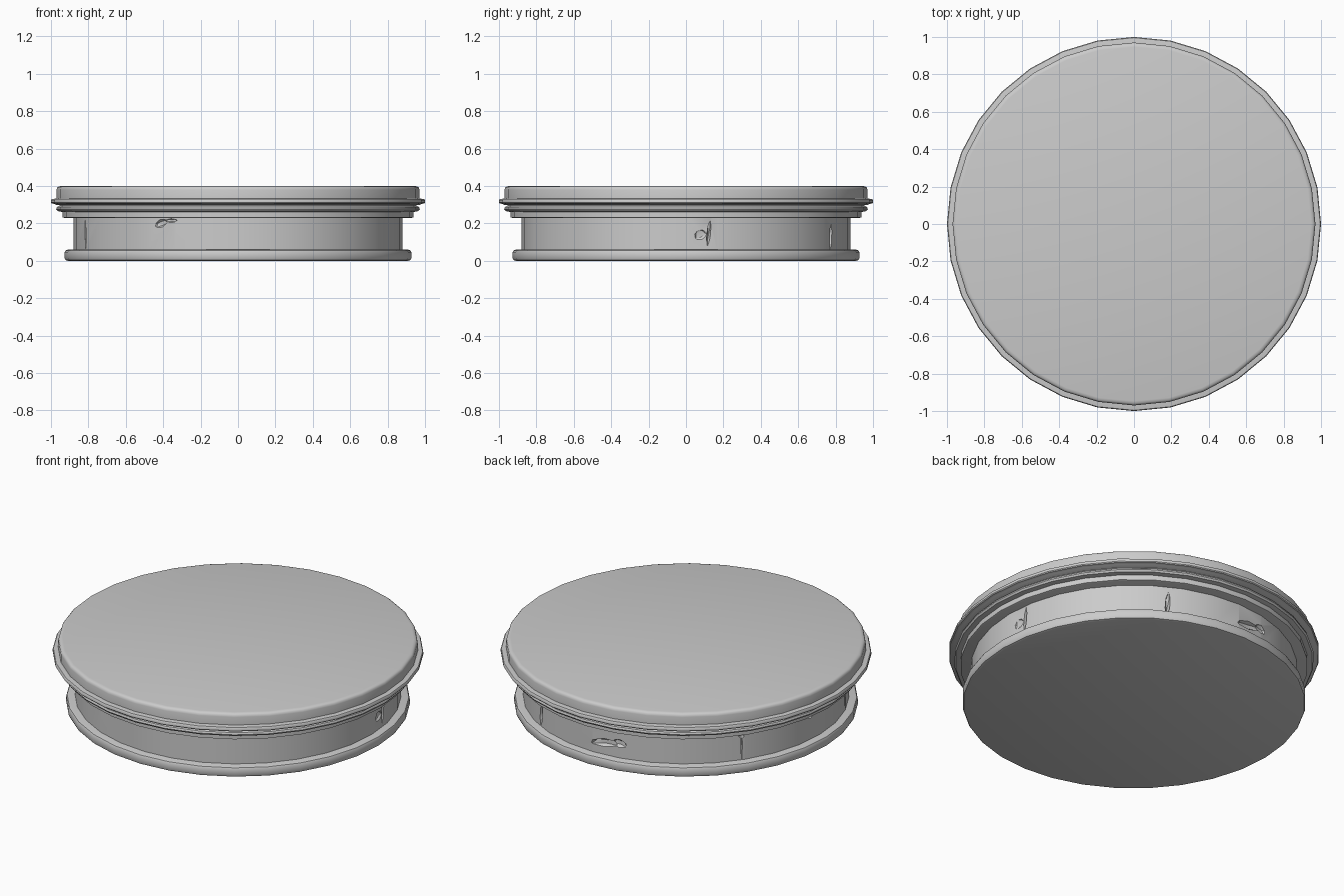
import bpy, bmesh, math
from mathutils import Matrix, Vector

if "Cube" in bpy.data.objects:
    bpy.data.objects.remove(bpy.data.objects["Cube"], do_unlink=True)

SIDES = 32
STONE = (0.6, 0.6, 0.6, 1)
stone = bpy.data.materials.new("grey stone")
stone.use_nodes = True
stone.diffuse_color = STONE
stone.node_tree.nodes["Principled BSDF"].inputs["Base Color"].default_value = STONE


def add_object(name, bm):
    bmesh.ops.recalc_face_normals(bm, faces=bm.faces)
    mesh = bpy.data.meshes.new(name)
    bm.to_mesh(mesh)
    bm.free()
    mesh.materials.append(stone)
    obj = bpy.data.objects.new(name, mesh)
    bpy.context.collection.objects.link(obj)
    return obj


def smooth(obj, angle=35):
    bpy.ops.object.select_all(action='DESELECT')
    obj.select_set(True)
    bpy.context.view_layer.objects.active = obj
    bpy.ops.object.shade_smooth_by_angle(angle=math.radians(angle))


def turned(name, profile):
    """Closed turned solid from (radius, height) pairs, bottom to top."""
    bm = bmesh.new()
    rings = [[bm.verts.new((r * math.cos(math.tau * i / SIDES),
                            r * math.sin(math.tau * i / SIDES), z))
              for i in range(SIDES)] for r, z in profile]
    for low, high in zip(rings, rings[1:]):
        for i in range(SIDES):
            j = (i + 1) % SIDES
            bm.faces.new((low[i], low[j], high[j], high[i]))
    bm.faces.new(rings[0])
    bm.faces.new(rings[-1])
    return add_object(name, bm)


# Foot, mouldings and cap
smooth(turned("foot_ring", [(0.91, 0), (0.922, 0.004), (0.927, 0.014),
                            (0.927, 0.046), (0.922, 0.056), (0.91, 0.06)]))
smooth(turned("neck_ring", [(0.93, 0.23), (0.937, 0.233), (0.937, 0.264), (0.93, 0.268)]))
smooth(turned("round_moulding", [(0.945, 0.262), (0.965, 0.266), (0.972, 0.276),
                                 (0.968, 0.287), (0.955, 0.295), (0.955, 0.31)]))
smooth(turned("flange", [(0.97, 0.298), (0.98, 0.304), (0.996, 0.307), (1.0, 0.312),
                         (1.0, 0.324), (0.996, 0.33), (0.965, 0.334)]))
smooth(turned("cap", [(0.97, 0.325), (0.97, 0.38), (0.967, 0.391),
                      (0.96, 0.397), (0.947, 0.4)]))

# Drum, with chips and cracks cut into its wall
RADIUS = 0.88
drum = turned("drum", [(RADIUS, 0.04), (RADIUS, 0.25)])


def chip(angle, z, width, height, depth, tilt=0):
    """Faceted cutter on the drum wall: angle round the drum, size and lean."""
    bm = bmesh.new()
    bmesh.ops.create_icosphere(bm, subdivisions=1, radius=1)
    place = (Matrix.Rotation(math.radians(angle), 4, 'Z')
             @ Matrix.Translation(Vector((RADIUS - 0.002, 0, z)))
             @ Matrix.Rotation(math.radians(tilt), 4, 'X')
             @ Matrix.Diagonal((depth, width / 2, height / 2, 1)))
    bmesh.ops.transform(bm, matrix=place, verts=bm.verts)
    cutter = add_object("chip_cutter", bm)
    cutter.hide_render = True
    return cutter


cutters = [
    chip(8, 0.15, 0.022, 0.15, 0.025, -6),
    chip(5, 0.14, 0.075, 0.06, 0.014, 25),
    chip(62, 0.13, 0.03, 0.15, 0.03, -4),
    chip(95, 0.13, 0.2, 0.05, 0.025, 8),
    chip(101, 0.145, 0.09, 0.05, 0.02, -10),
    chip(145, 0.14, 0.008, 0.17, 0.012),
    chip(145, 0.205, 0.035, 0.045, 0.02),
    chip(175, 0.2, 0.045, 0.035, 0.018, 15),
    chip(202, 0.14, 0.018, 0.16, 0.022, 4),
    chip(242, 0.2, 0.085, 0.045, 0.02, 20),
    chip(246, 0.215, 0.08, 0.022, 0.014),
]
for cutter in cutters:
    cut = drum.modifiers.new("cut", 'BOOLEAN')
    cut.object = cutter
    cut.operation = 'DIFFERENCE'
    cut.solver = 'EXACT'
    bpy.context.view_layer.objects.active = drum
    bpy.ops.object.modifier_apply(modifier=cut.name)
    bpy.data.objects.remove(cutter, do_unlink=True)
smooth(drum, 30)
